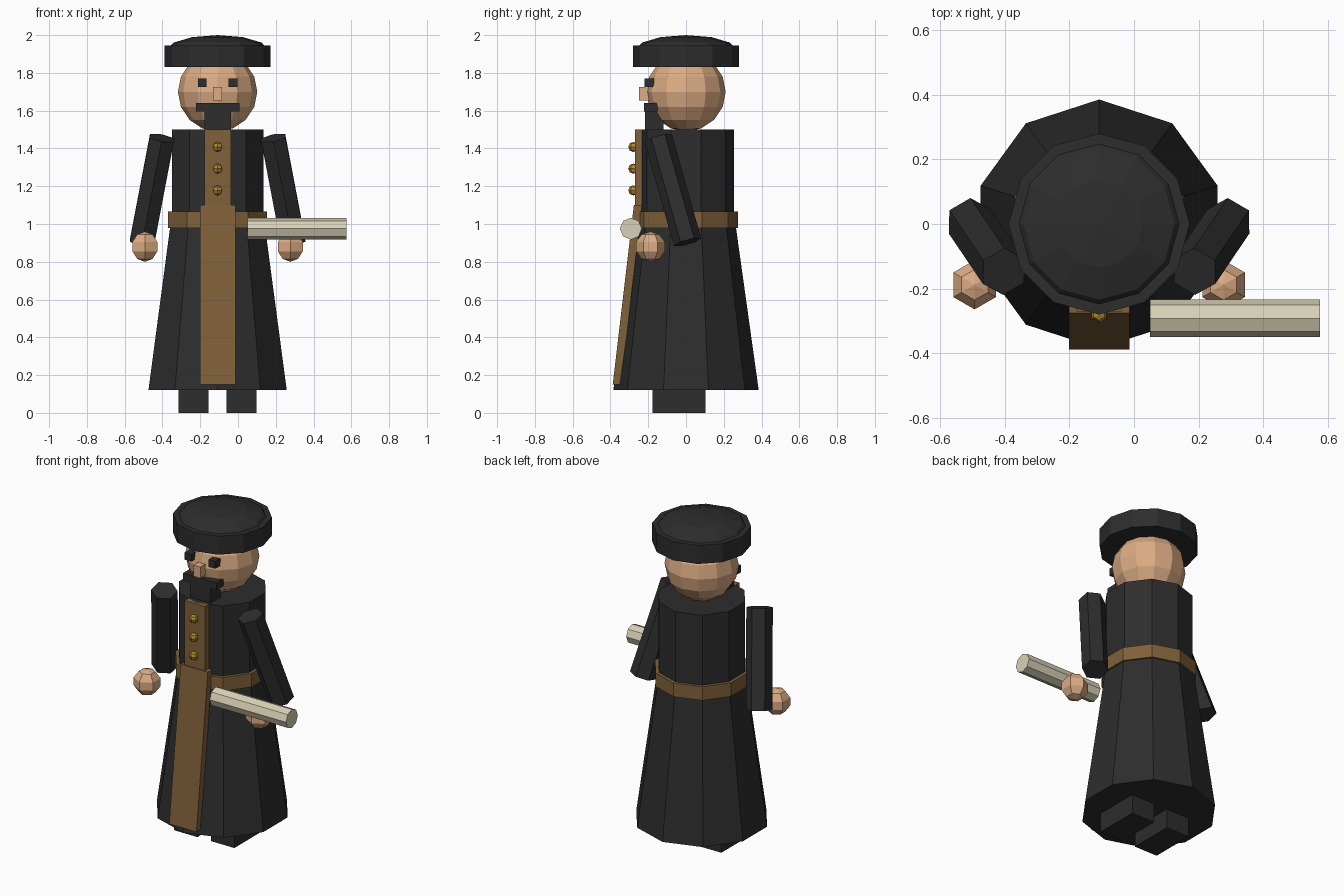
import bpy, bmesh, math
from mathutils import Vector, Matrix

if "Cube" in bpy.data.objects:
    bpy.data.objects.remove(bpy.data.objects["Cube"])

CX = -0.108  # axis of the figure; the scroll sticks out to +x


def mat(name, hexcol):
    m = bpy.data.materials.new(name)
    lin = []
    for i in (0, 2, 4):
        c = int(hexcol[i:i + 2], 16) / 255
        lin.append(c / 12.92 if c <= 0.04045 else ((c + 0.055) / 1.055) ** 2.4)
    m.diffuse_color = (*lin, 1)
    m.use_nodes = True
    m.node_tree.nodes["Principled BSDF"].inputs["Base Color"].default_value = m.diffuse_color
    return m


BLACK = mat("black cloth", "2d2d2d")
BROWN = mat("brown trim", "80613a")
SKIN = mat("skin", "dcac84")
GOLD = mat("gold", "b08c2c")
PAPER = mat("parchment", "d9d1b6")


def finish(name, bm, material):
    bmesh.ops.recalc_face_normals(bm, faces=bm.faces)
    me = bpy.data.meshes.new(name)
    bm.to_mesh(me)
    bm.free()
    me.materials.append(material)
    ob = bpy.data.objects.new(name, me)
    bpy.context.collection.objects.link(ob)
    return ob


def tube(name, a, b, r1, r2, n, material):
    """Prism or cone from a to b, with a corner on the y axis."""
    a, b = Vector(a), Vector(b)
    d = b - a
    bm = bmesh.new()
    spin = Matrix.Rotation(math.pi / 2, 4, 'Z')
    turn = Vector((0, 0, 1)).rotation_difference(d).to_matrix().to_4x4()
    bmesh.ops.create_cone(bm, cap_ends=True, segments=n, radius1=r1, radius2=r2,
                          depth=d.length, matrix=Matrix.Translation((a + b) / 2) @ turn)
    # make sure a corner lies on +y (needed when n is not a multiple of 4)
    local = turn.inverted() @ Matrix.Translation(-(a + b) / 2)
    pts = [local @ v.co for v in bm.verts]
    if not any(abs(p.x) < 1e-4 and p.y > 0 for p in pts):
        bm.transform(local.inverted() @ spin @ local)
    return finish(name, bm, material)


def ball(name, c, r, seg, rings, material, sz=1.0):
    bm = bmesh.new()
    bmesh.ops.create_uvsphere(bm, u_segments=seg, v_segments=rings, radius=r)
    if not any(abs(v.co.x) < 1e-4 and v.co.y > r * 0.1 for v in bm.verts):
        bm.transform(Matrix.Rotation(math.pi / 2, 4, 'Z'))
    bm.transform(Matrix.Translation(c) @ Matrix.Diagonal((1, 1, sz, 1)))
    return finish(name, bm, material)


def box(name, x, w, y0, y1, z0, z1, material, top_shift=0.0):
    """Box centred on x; top_shift moves the top edge in y to lean it."""
    bm = bmesh.new()
    bmesh.ops.create_cube(bm, size=1)
    for v in bm.verts:
        top = v.co.z > 0
        v.co = (x + v.co.x * w, (y1 if v.co.y > 0 else y0) + (top_shift if top else 0),
                z1 if top else z0)
    return finish(name, bm, material)


# Robe and belt
tube("skirt", (CX, 0, 0.12), (CX, 0, 1.05), 0.385, 0.255, 10, BLACK)
tube("torso", (CX, 0, 1.0), (CX, 0, 1.5), 0.255, 0.255, 10, BLACK)
tube("belt", (CX, 0, 0.98), (CX, 0, 1.065), 0.275, 0.275, 10, BROWN)

# Front trim and buttons
box("chest_panel", CX, 0.14, -0.27, -0.23, 1.08, 1.5, BROWN)
box("skirt_panel", CX, 0.187, -0.388, -0.345, 0.15, 1.1, BROWN, top_shift=0.112)
for i in range(3):
    ball(f"button_{i + 1}", (CX, -0.279, 1.178 + i * 0.115), 0.027, 6, 4, GOLD)

# Head and face
ball("head", (CX, 0, 1.7), 0.21, 12, 8, SKIN)
box("nose", CX, 0.048, -0.25, -0.19, 1.655, 1.725, SKIN)
box("moustache", CX, 0.23, -0.222, -0.15, 1.595, 1.64, BLACK)
box("beard", CX, 0.14, -0.217, -0.12, 1.48, 1.6, BLACK)

# Hat
tube("hat_band", (CX, 0, 1.83), (CX, 0, 1.945), 0.28, 0.28, 12, BLACK)
ball("hat_crown", (CX, 0, 1.92), 0.27, 12, 6, BLACK, sz=0.08 / 0.27)

# Mirrored parts
for side, s in (("left", -1), ("right", 1)):
    box(f"{side}_eye", CX + s * 0.082, 0.046, -0.22, -0.17, 1.725, 1.77, BLACK)
    box(f"{side}_boot", CX + s * 0.127, 0.16, -0.177, 0.103, 0, 0.16, BLACK)
    tube(f"{side}_sleeve", (CX + s * 0.4, 0.008, 0.904), (CX + s * 0.295, -0.147, 1.455),
         0.075, 0.075, 6, BLACK)
    ball(f"{side}_hand", (CX + s * 0.385, -0.188, 0.88), 0.08, 6, 5, SKIN)

# Rolled scroll
tube("scroll", (0.05, -0.292, 0.975), (0.575, -0.292, 0.975), 0.058, 0.058, 8, PAPER)
